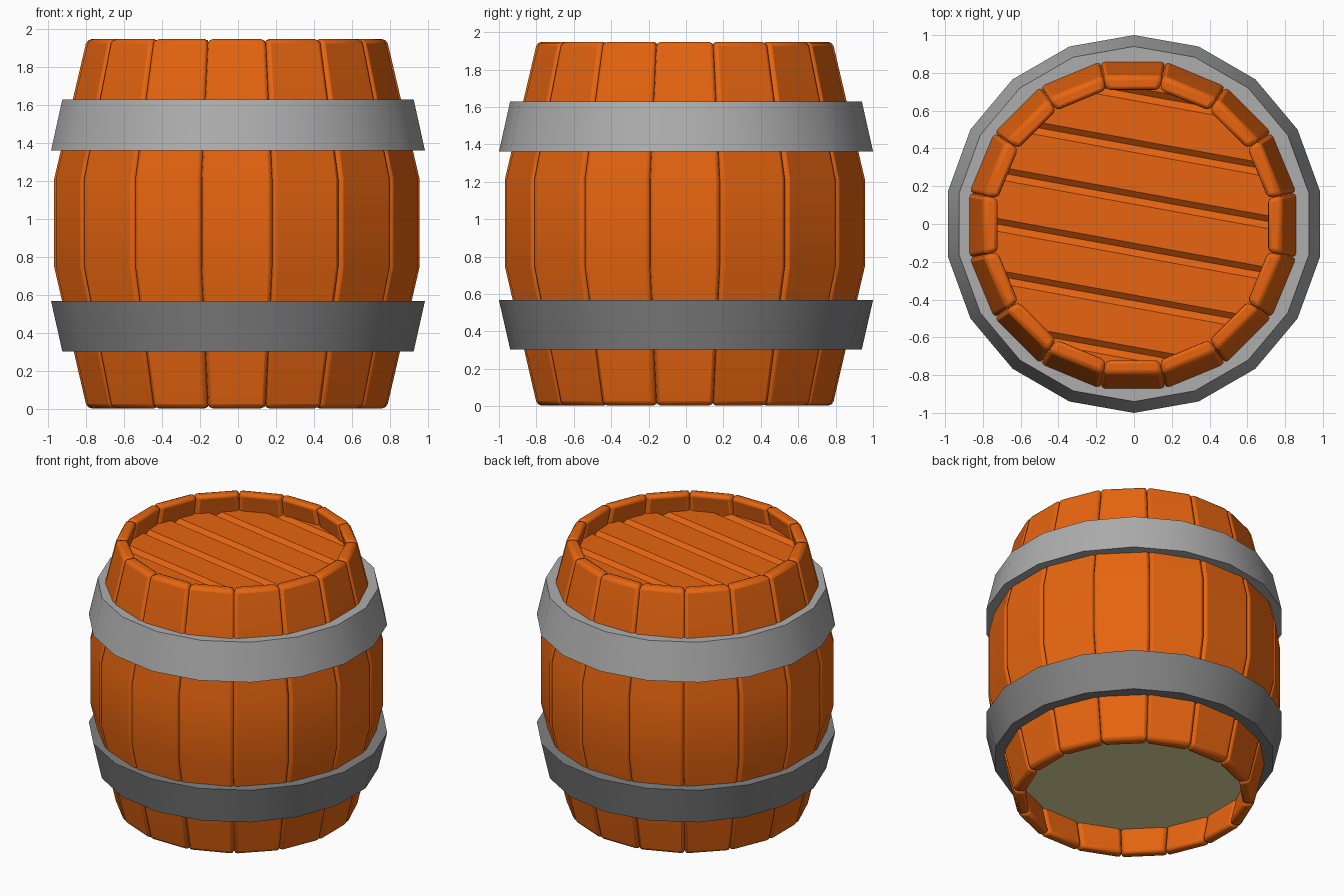
import bpy, bmesh, math
from mathutils import Vector

if "Cube" in bpy.data.objects:
    bpy.data.objects.remove(bpy.data.objects["Cube"])


def material(name, rgb):
    m = bpy.data.materials.new(name)
    m.diffuse_color = (*rgb, 1)
    m.use_nodes = True
    m.node_tree.nodes["Principled BSDF"].inputs["Base Color"].default_value = m.diffuse_color
    return m


wood = material("orange_wood", (0.80, 0.13, 0.005))
iron = material("grey_iron", (0.42, 0.42, 0.42))
dark_iron = material("dark_grey_iron", (0.22, 0.22, 0.22))
pale = material("pale_wood", (0.80, 0.72, 0.37))


def finish(name, bm, mat, bevel=0, recalc=True):
    if recalc:
        bmesh.ops.recalc_face_normals(bm, faces=bm.faces)
    mesh = bpy.data.meshes.new(name)
    bm.to_mesh(mesh)
    bm.free()
    mesh.materials.append(mat)
    ob = bpy.data.objects.new(name, mesh)
    bpy.context.collection.objects.link(ob)
    if bevel:
        mod = ob.modifiers.new("rounded_edges", 'BEVEL')
        mod.width = bevel
        mod.segments = 2
        mod.limit_method = 'ANGLE'
        mod.angle_limit = math.radians(35)
    bpy.ops.object.select_all(action='DESELECT')
    bpy.context.view_layer.objects.active = ob
    ob.select_set(True)
    bpy.ops.object.shade_smooth_by_angle(angle=math.radians(30))
    return ob


# Staves: sixteen bent boards with rounded edges
STAVES = 16
PROFILE = [(0.79, 0.003), (0.963, 0.75), (0.963, 1.21), (0.79, 1.948)]
THICK = 0.08
SHIFT = Vector((-0.006, -0.006, 0))
bm = bmesh.new()
half = math.tan(math.pi / STAVES) * 0.999
for i in range(STAVES):
    a = 2 * math.pi * i / STAVES
    out = Vector((math.cos(a), math.sin(a), 0))
    side = Vector((-math.sin(a), math.cos(a), 0))
    rings = []
    for r, z in PROFILE:
        ring = []
        for rad, s in ((r, -1), (r, 1), (r - THICK, 1), (r - THICK, -1)):
            p = out * rad + side * (s * rad * half) + Vector((0, 0, z)) + SHIFT
            ring.append(bm.verts.new(p))
        rings.append(ring)
    for lo, hi in zip(rings, rings[1:]):
        for k in range(4):
            n = (k + 1) % 4
            bm.faces.new((lo[k], lo[n], hi[n], hi[k]))
    bm.faces.new(rings[0])
    bm.faces.new(rings[-1])
finish("staves", bm, wood, bevel=0.024)


# Hoops: eighteen-sided tapered iron bands
def hoop(name, mat, z0, r0, z1, r1, sides=18):
    bm = bmesh.new()
    section = [(0.84, z0), (r0, z0), (r1, z1), (0.84, z1)]
    rings = []
    for i in range(sides):
        a = math.pi / 2 + 2 * math.pi * i / sides
        rings.append([bm.verts.new((r * math.cos(a), r * math.sin(a), z))
                      for r, z in section])
    for i in range(sides):
        p, q = rings[i], rings[(i + 1) % sides]
        for k in range(4):
            n = (k + 1) % 4
            bm.faces.new((p[k], q[k], q[n], p[n]))
    finish(name, bm, mat)


hoop("upper_hoop", iron, 1.362, 1.0, 1.63, 0.94)
hoop("lower_hoop", dark_iron, 0.303, 0.94, 0.567, 1.0)

# Lid: planks separated by V grooves, cut to a disc
LID_R, LID_Z, DEPTH = 0.78, 1.81, 0.028
rows = [(-LID_R + 0.001, LID_Z), (-0.745, LID_Z)]
for k in range(6):
    g = 0.005 + 0.27 * (k - 2.5)
    rows += [(g - 0.037, LID_Z), (g, LID_Z - DEPTH), (g + 0.03, LID_Z)]
    if k < 5:
        rows.append((g + 0.133, LID_Z))
rows += [(0.75, LID_Z), (LID_R - 0.001, LID_Z)]
tilt = math.radians(-10.3)
along = Vector((math.cos(tilt), math.sin(tilt), 0))
across = Vector((-math.sin(tilt), math.cos(tilt), 0))
bm = bmesh.new()
pairs = []
for t, z in rows:
    c = math.sqrt(LID_R ** 2 - t ** 2)
    pairs.append([bm.verts.new(along * (s * c) + across * t + Vector((0, 0, z)))
                  for s in (-1, 1)])
for p, q in zip(pairs, pairs[1:]):
    bm.faces.new((p[0], p[1], q[1], q[0]))
finish("lid_planks", bm, wood, recalc=False)

# Bottom board: plain recessed disc
bm = bmesh.new()
bmesh.ops.create_cone(bm, cap_ends=True, segments=32, radius1=0.8,
                      radius2=0.8, depth=0.03)
bmesh.ops.translate(bm, verts=bm.verts, vec=(0, 0, 0.225))
finish("bottom_board", bm, pale)
